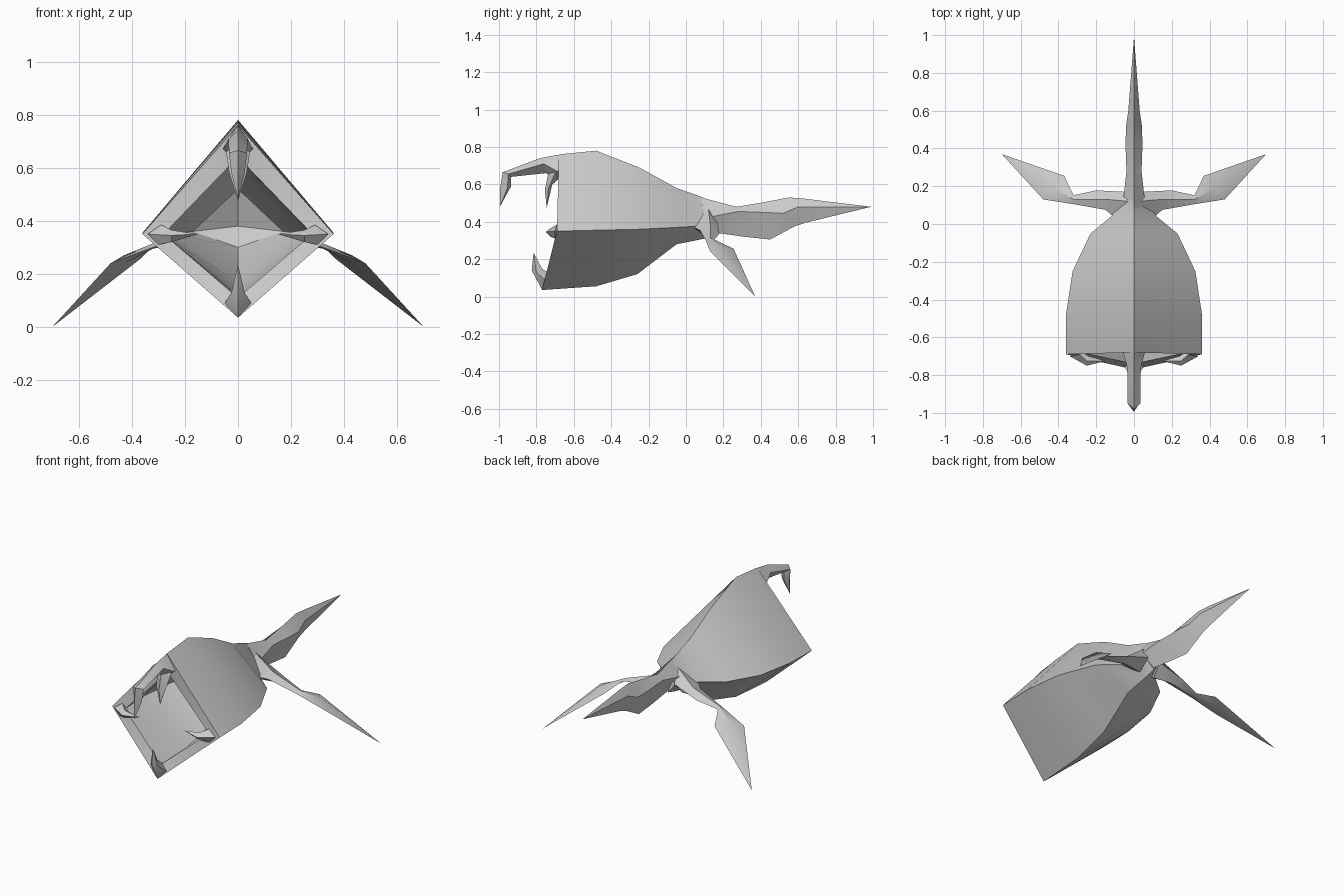
import bpy, bmesh, math


def loft(name, rings, smooth=True):
    """Skin four-point rings; a ring whose points coincide becomes a tip."""
    bm = bmesh.new()
    vs = [[bm.verts.new(p) for p in r] for r in rings]
    for a, b in zip(vs, vs[1:]):
        for i in range(4):
            j = (i + 1) % 4
            bm.faces.new((a[i], a[j], b[j], b[i]))
    bm.faces.new(vs[0])
    bm.faces.new(vs[-1])
    bmesh.ops.remove_doubles(bm, verts=bm.verts, dist=1e-4)
    bmesh.ops.recalc_face_normals(bm, faces=bm.faces)
    me = bpy.data.meshes.new(name)
    bm.to_mesh(me)
    bm.free()
    ob = bpy.data.objects.new(name, me)
    bpy.context.collection.objects.link(ob)
    if smooth:
        bpy.ops.object.select_all(action='DESELECT')
        ob.select_set(True)
        bpy.context.view_layer.objects.active = ob
        bpy.ops.object.shade_smooth_by_angle(angle=math.radians(30))
    return ob


def sym(a, side, b):
    """Ring symmetric in x: upper/front (y, z), side (x, y, z), lower/back (y, z)."""
    x, y, z = side
    return [(0, *a), (x, y, z), (0, *b), (-x, y, z)]


def tip(*p):
    return [p] * 4


# Hollow diamond pod: cavity from the inside out, over the rim, back along the shell
loft("pod", [
    tip(0, 0.0, 0.38),
    sym((-.06, .52), (.17, -.06, .36), (-.06, .30)),
    sym((-.26, .63), (.26, -.26, .355), (-.27, .17)),
    sym((-.48, .69), (.29, -.48, .35), (-.48, .12)),
    sym((-.67, .64), (.28, -.68, .35), (-.74, .11)),
    sym((-.68, .76), (.36, -.69, .35), (-.77, .035)),
    sym((-.48, .78), (.36, -.48, .355), (-.48, .055)),
    sym((-.25, .69), (.325, -.25, .36), (-.26, .12)),
    sym((-.05, .58), (.23, -.05, .37), (-.05, .28)),
    sym((.05, .545), (.12, .04, .375), (.10, .31)),
    sym((.14, .51), (.05, .15, .40), (.17, .33)),
])

# Keeled tail leaf
loft("tail_leaf", [
    sym((.08, .53), (.06, .10, .42), (.10, .35)),
    sym((.27, .48), (.04, .28, .455), (.31, .32)),
    sym((.42, .505), (.045, .42, .45), (.45, .305)),
    sym((.55, .53), (.042, .52, .445), (.58, .375)),
    sym((.62, .525), (.03, .60, .48), (.64, .395)),
    tip(0, .99, .48),
])

# Curled beak above the mouth
loft("beak", [
    sym((-.60, .765), (.07, -.62, .68), (-.62, .64)),
    sym((-.69, .757), (.055, -.69, .67), (-.68, .62)),
    sym((-.78, .74), (.036, -.76, .71), (-.75, .66)),
    sym((-.98, .665), (.034, -.95, .655), (-.935, .64)),
    sym((-.995, .57), (.025, -.955, .58), (-.935, .59)),
    tip(0, -.995, .48),
])

# Centre teeth
loft("upper_tooth", [
    sym((-.73, .69), (.045, -.70, .66), (-.67, .64)),
    sym((-.755, .57), (.033, -.735, .58), (-.715, .60)),
    tip(0, -.745, .475),
])
loft("lower_tooth", [
    sym((-.77, .037), (.05, -.755, .09), (-.73, .12)),
    sym((-.825, .14), (.025, -.80, .13), (-.77, .15)),
    tip(0, -.815, .235),
])

for s, label in ((-1, "left"), (1, "right")):
    # Side tooth on the mouth corner
    loft(label + "_tooth", [
        [(s * .34, -.70, .35), (s * .29, -.69, .385), (s * .27, -.68, .35), (s * .30, -.70, .31)],
        [(s * .25, -.75, .345), (s * .25, -.725, .365), (s * .24, -.70, .35), (s * .25, -.725, .32)],
        tip(s * .15, -.725, .35),
    ])
    # Side leaf: leading edge, top ridge, trailing edge, underside
    loft(label + "_leaf", [
        [(s * .09, .02, .38), (s * .03, .12, .47), (s * .04, .17, .39), (s * .05, .11, .32)],
        [(s * .15, .075, .355), (s * .14, .13, .38), (s * .20, .178, .335), (s * .16, .12, .325)],
        [(s * .32, .105, .30), (s * .32, .13, .315), (s * .32, .152, .305), (s * .32, .13, .295)],
        [(s * .48, .13, .24), (s * .43, .19, .27), (s * .37, .255, .255), (s * .43, .19, .24)],
        tip(s * .70, .37, 0),
    ])
